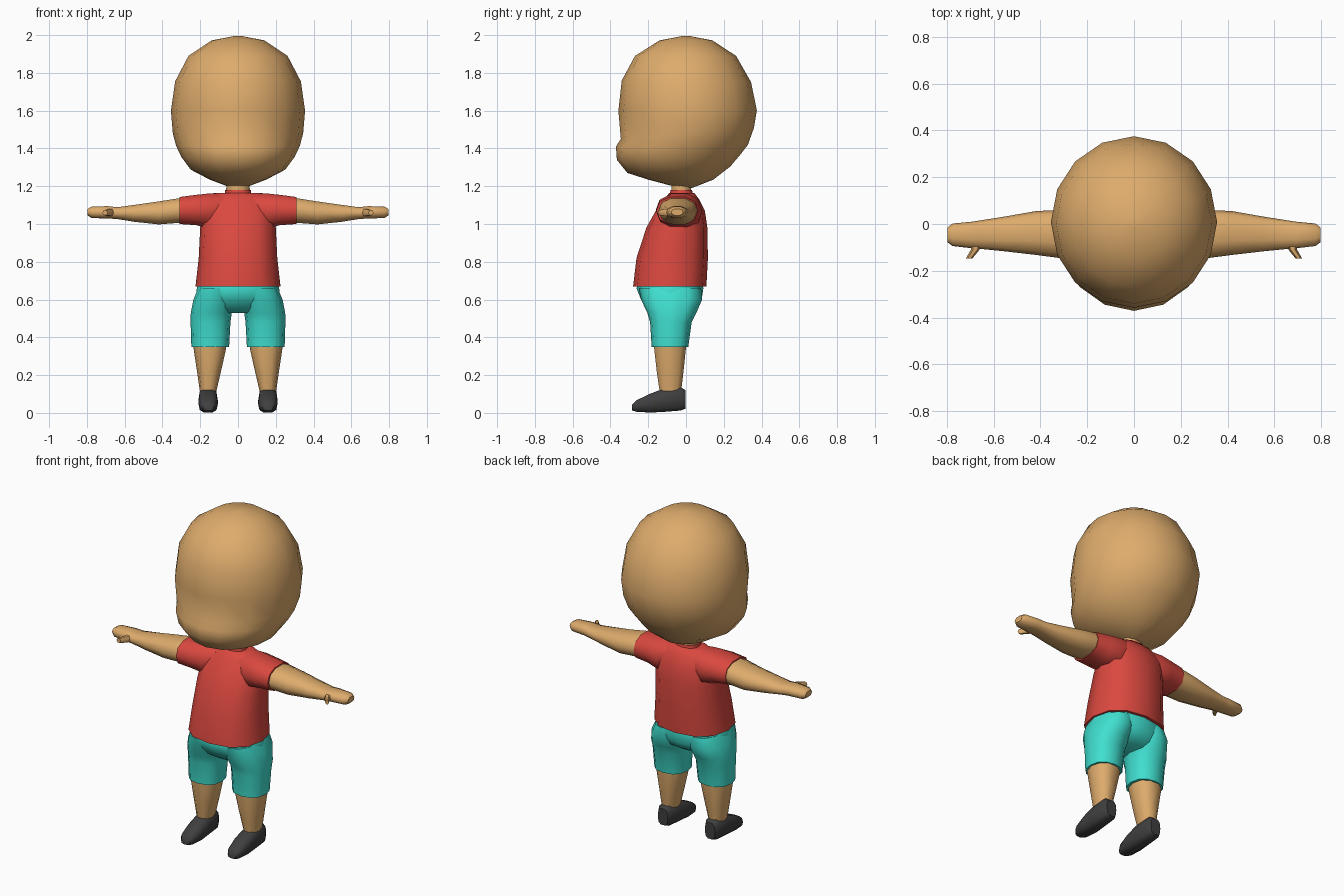
import bpy, bmesh, math


def material(name, r, g, b):
    m = bpy.data.materials.new(name)
    m.diffuse_color = (r, g, b, 1)
    return m


SKIN = material("tan skin", 0.73, 0.41, 0.15)
RED = material("red cloth", 0.70, 0.065, 0.05)
TEAL = material("turquoise cloth", 0.051, 0.745, 0.63)
DARK = material("dark leather", 0.05, 0.05, 0.052)


def unit_ring(n, p):
    """Rounded n-gon; p below 1 makes it boxier."""
    out = []
    for i in range(n):
        a = 2 * math.pi * i / n
        c, s = round(math.cos(a), 6), round(math.sin(a), 6)
        out.append((math.copysign(abs(c) ** p, c), math.copysign(abs(s) ** p, s)))
    return out


def skin_rings(name, rings, mat, mirror=False, angle=50):
    """Bridge successive rings of points and cap both ends."""
    bm = bmesh.new()
    loops = [[bm.verts.new(v) for v in r] for r in rings]
    n = len(loops[0])
    for a, b in zip(loops, loops[1:]):
        for i in range(n):
            j = (i + 1) % n
            bm.faces.new((a[i], a[j], b[j], b[i]))
    bm.faces.new(loops[0])
    bm.faces.new(loops[-1])
    bmesh.ops.remove_doubles(bm, verts=bm.verts, dist=1e-5)
    bmesh.ops.recalc_face_normals(bm, faces=bm.faces)
    me = bpy.data.meshes.new(name)
    bm.to_mesh(me)
    bm.free()
    me.materials.append(mat)
    ob = bpy.data.objects.new(name, me)
    bpy.context.collection.objects.link(ob)
    bpy.ops.object.select_all(action='DESELECT')
    bpy.context.view_layer.objects.active = ob
    ob.select_set(True)
    bpy.ops.object.shade_smooth_by_angle(angle=math.radians(angle))
    if mirror:
        m = ob.modifiers.new("mirror", 'MIRROR')
        m.use_mirror_merge = False
    return ob


def loft(name, axis, secs, mat, n=12, p=0.85, mirror=False, angle=50):
    """Each section: position on axis, then min/max on the two other axes (in x, y, z order)."""
    k = "xyz".index(axis)
    rings = []
    for pos, a0, a1, b0, b1 in secs:
        ring = []
        for c, s in unit_ring(n, p):
            v = [(a0 + a1) / 2 + c * (a1 - a0) / 2, (b0 + b1) / 2 + s * (b1 - b0) / 2]
            v.insert(k, pos)
            ring.append(v)
        rings.append(ring)
    return skin_rings(name, rings, mat, mirror, angle)


# head: front z, back z, half width, front y, back y
head = [
    (1.995, 1.995, 0.02, -0.02, 0.02), (1.972, 1.972, 0.14, -0.14, 0.14),
    (1.89, 1.89, 0.262, -0.27, 0.265), (1.76, 1.75, 0.333, -0.34, 0.345),
    (1.60, 1.60, 0.355, -0.358, 0.375), (1.45, 1.51, 0.345, -0.345, 0.36),
    (1.41, 1.42, 0.328, -0.371, 0.328), (1.34, 1.37, 0.30, -0.366, 0.29),
    (1.27, 1.305, 0.25, -0.31, 0.235), (1.235, 1.235, 0.15, -0.20, 0.145),
    (1.19, 1.19, 0.03, -0.03, 0.03)]
head_rings = []
for zf, zb, rx, yf, yb in head:
    head_rings.append([(rx * c, (yf + yb) / 2 + s * (yb - yf) / 2,
                        (zf + zb) / 2 + s * (zb - zf) / 2) for c, s in unit_ring(16, 1)])
skin_rings("head", head_rings, SKIN, angle=70)

# neck
loft("neck", 'z', [(1.12, -0.065, 0.065, -0.08, 0.03),
                   (1.24, -0.06, 0.06, -0.08, 0.03)], SKIN, n=10, p=1)

# shirt body with collar
loft("shirt", 'z', [
    (0.67, -0.225, 0.225, -0.28, 0.108), (0.82, -0.208, 0.208, -0.262, 0.116),
    (0.98, -0.2, 0.2, -0.21, 0.113), (1.07, -0.195, 0.195, -0.16, 0.1),
    (1.13, -0.175, 0.175, -0.115, 0.07), (1.163, -0.13, 0.13, -0.09, 0.045),
    (1.165, -0.07, 0.07, -0.085, 0.035), (1.18, -0.068, 0.068, -0.082, 0.032)], RED, angle=60)

# sleeves
loft("sleeve", 'x', [(0.08, -0.12, 0.07, 1.0, 1.166), (0.15, -0.15, 0.085, 0.97, 1.166),
                     (0.22, -0.16, 0.075, 0.99, 1.158),
                     (0.31, -0.157, 0.064, 0.997, 1.146)], RED, n=10, mirror=True)

# arms with mitten hands
loft("arm", 'x', [
    (0.25, -0.145, 0.058, 1.005, 1.138), (0.32, -0.145, 0.06, 1.003, 1.138),
    (0.42, -0.132, 0.055, 0.995, 1.122), (0.55, -0.117, 0.032, 1.01, 1.103),
    (0.64, -0.108, 0.018, 1.025, 1.09), (0.69, -0.104, 0.01, 1.028, 1.096),
    (0.775, -0.094, 0.002, 1.03, 1.093), (0.797, -0.078, -0.015, 1.045, 1.08)],
    SKIN, n=10, mirror=True)
loft("thumb", 'y', [(-0.06, 0.64, 0.70, 1.038, 1.084), (-0.11, 0.66, 0.697, 1.04, 1.082),
                    (-0.147, 0.69, 0.718, 1.045, 1.075)], SKIN, n=6, p=1, mirror=True)

# shorts: hips and two leg tubes
loft("shorts_hips", 'z', [
    (0.69, -0.205, 0.205, -0.25, 0.085), (0.66, -0.218, 0.218, -0.262, 0.092),
    (0.60, -0.225, 0.225, -0.238, 0.083), (0.56, -0.2, 0.2, -0.205, 0.06),
    (0.53, -0.15, 0.15, -0.16, 0.01)], TEAL, angle=60)
loft("shorts_leg", 'z', [
    (0.66, 0.01, 0.21, -0.25, 0.08), (0.60, 0.012, 0.236, -0.238, 0.085),
    (0.53, 0.033, 0.25, -0.205, 0.055), (0.48, 0.04, 0.251, -0.19, 0.03),
    (0.35, 0.047, 0.247, -0.182, 0.012)], TEAL, mirror=True)

# lower legs
loft("leg", 'z', [(0.42, 0.06, 0.24, -0.175, 0.005), (0.34, 0.063, 0.235, -0.172, 0.003),
                  (0.22, 0.09, 0.217, -0.158, -0.01),
                  (0.10, 0.118, 0.2, -0.14, -0.025)], SKIN, n=10, mirror=True)

# shoes
loft("shoe", 'y', [
    (-0.285, 0.13, 0.185, 0.012, 0.045), (-0.262, 0.115, 0.202, 0.005, 0.068),
    (-0.19, 0.106, 0.21, 0.0, 0.103), (-0.12, 0.107, 0.21, 0.003, 0.13),
    (-0.03, 0.11, 0.208, 0.01, 0.14), (-0.003, 0.125, 0.193, 0.02, 0.122)],
    DARK, n=10, p=0.7, mirror=True)
